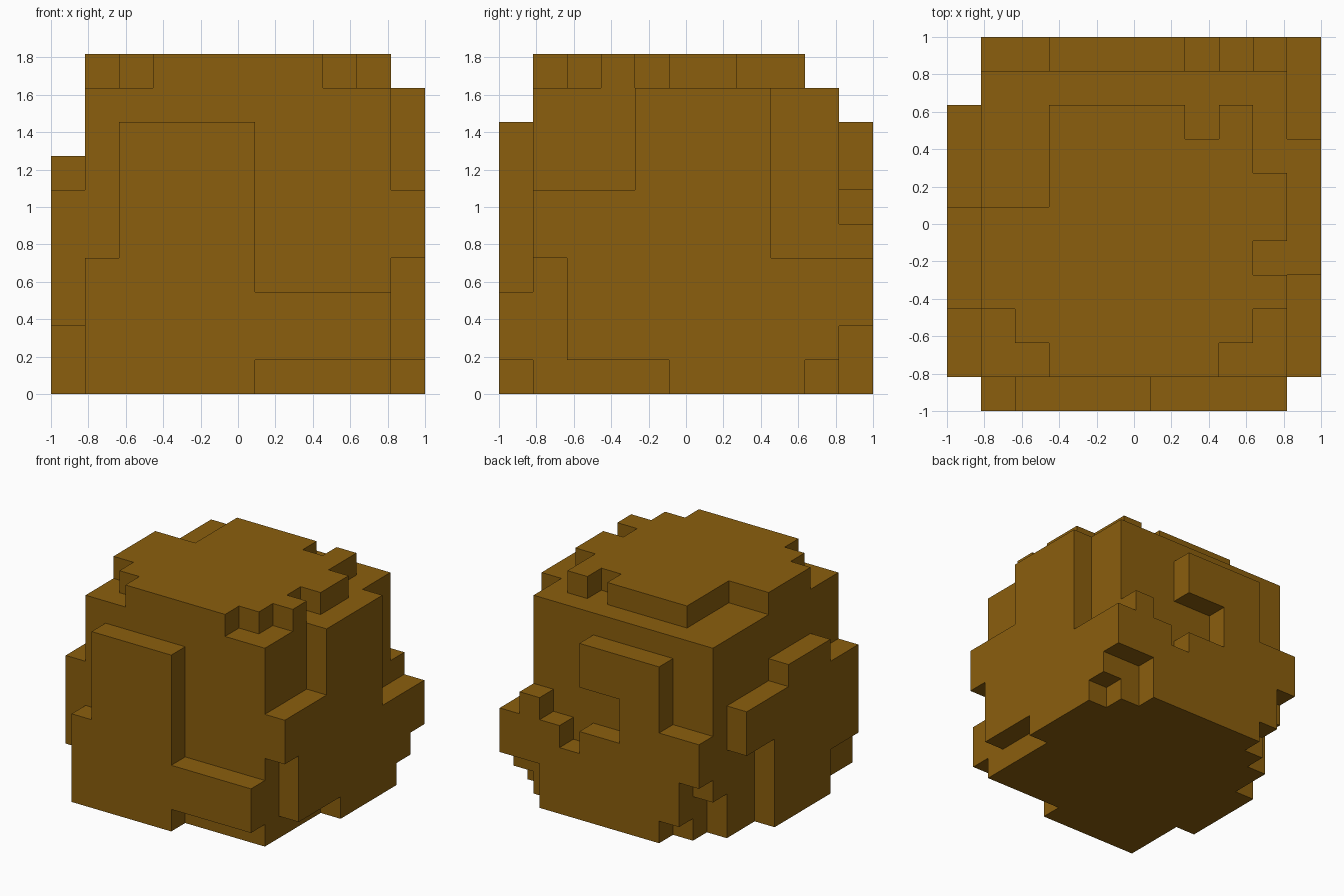
import bpy, bmesh
from mathutils import Vector

if "Cube" in bpy.data.objects:
    bpy.data.objects.remove(bpy.data.objects["Cube"])

U = 2 / 11  # size of one grid cell

brown = bpy.data.materials.new("brown")
brown.diffuse_color = (0.256, 0.113, 0.004, 1)
brown.use_nodes = True
brown.node_tree.nodes["Principled BSDF"].inputs["Base Color"].default_value = brown.diffuse_color


def cells(*boxes):
    """Union of boxes (x0, x1, y0, y1, z0, z1) given in grid cells."""
    return {(x, y, z) for x0, x1, y0, y1, z0, z1 in boxes
            for x in range(x0, x1) for y in range(y0, y1) for z in range(z0, z1)}


def front(x0, x1, z0, z1):
    return (x0, x1, 0, 1, z0, z1)


def back(x0, x1, z0, z1):
    return (x0, x1, 10, 11, z0, z1)


def left(y0, y1, z0, z1):
    return (0, 1, y0, y1, z0, z1)


def right(y0, y1, z0, z1):
    return (10, 11, y0, y1, z0, z1)


def top(x0, x1, y0, y1):
    return (x0, x1, y0, y1, 9, 10)


parts = {
    # solid cube with one nicked bottom corner
    "core": cells((1, 10, 1, 10, 0, 9)) - cells((1, 2, 9, 10, 0, 2)),
    # raised patches, one cell thick, on each side
    "front_patch": cells(front(1, 2, 0, 4), front(2, 6, 0, 8), front(6, 10, 1, 3)),
    "right_patch": cells(right(1, 2, 4, 6), right(2, 4, 1, 6), right(4, 5, 1, 9),
                         right(5, 8, 0, 9), right(8, 9, 0, 4), right(9, 10, 1, 4),
                         right(10, 11, 2, 4)),
    "back_patch": cells(back(1, 2, 3, 5), back(2, 3, 1, 5), back(3, 5, 0, 8),
                        back(5, 7, 0, 4), back(5, 7, 6, 8), back(7, 8, 0, 3),
                        back(8, 9, 0, 4), back(9, 10, 2, 5)),
    "left_patch": cells(left(1, 3, 2, 6), left(3, 6, 0, 7), left(6, 7, 0, 6),
                        left(7, 9, 4, 6)),
    "top_patch": cells(top(3, 8, 1, 2), top(2, 9, 2, 3), top(1, 10, 3, 4),
                       top(1, 9, 4, 5), top(1, 10, 5, 6), top(3, 10, 6, 7),
                       top(3, 9, 7, 8), top(3, 7, 8, 9), top(8, 9, 8, 9)),
}
solid = set().union(*parts.values())


def build(name, part):
    """Make the outer skin of a part, leaving out faces buried in other parts."""
    bm = bmesh.new()
    for c in sorted(part):
        for axis in range(3):
            for side in (0, 1):
                n = list(c)
                n[axis] += 2 * side - 1
                if tuple(n) in solid:
                    continue
                b, d = (axis + 1) % 3, (axis + 2) % 3
                corners = []
                for i, j in ((0, 0), (1, 0), (1, 1), (0, 1)):
                    p = Vector(c)
                    p[axis] += side
                    p[b] += i
                    p[d] += j
                    corners.append(bm.verts.new((p - Vector((5.5, 5.5, 0))) * U))
                bm.faces.new(corners if side else corners[::-1])
    bmesh.ops.remove_doubles(bm, verts=bm.verts, dist=0.001)
    mesh = bpy.data.meshes.new(name)
    bm.to_mesh(mesh)
    bm.free()
    mesh.materials.append(brown)
    bpy.context.collection.objects.link(bpy.data.objects.new(name, mesh))


for name, part in parts.items():
    build(name, part)
